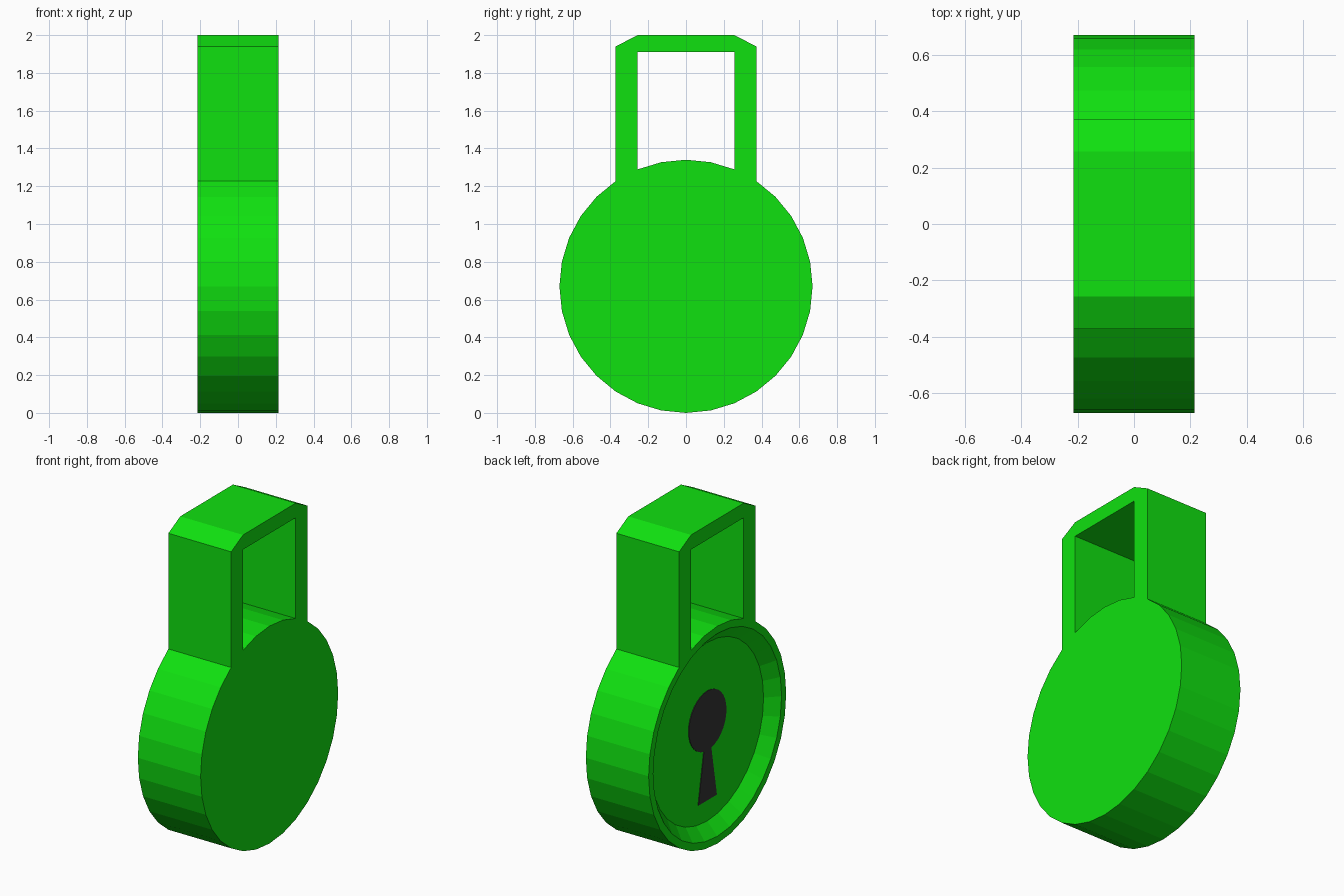
import bpy, bmesh
from math import sin, cos, pi

if "Cube" in bpy.data.objects:
    bpy.data.objects.remove(bpy.data.objects["Cube"])

HALF = 0.214      # half thickness along x
R = 0.67          # body radius, also its centre height
SIDES = 32
FLOOR = -0.144    # x of the recessed plate


def material(name, rgb):
    m = bpy.data.materials.new(name)
    m.use_nodes = True
    m.diffuse_color = (*rgb, 1)
    m.node_tree.nodes["Principled BSDF"].inputs["Base Color"].default_value = (*rgb, 1)
    return m


def finish(bm, name, mat):
    bmesh.ops.recalc_face_normals(bm, faces=bm.faces)
    mesh = bpy.data.meshes.new(name)
    bm.to_mesh(mesh)
    bm.free()
    mesh.materials.append(mat)
    ob = bpy.data.objects.new(name, mesh)
    bpy.context.collection.objects.link(ob)
    return ob


def rim_point(i, r=R, cz=R):
    """Point i of a circle in the yz plane, counted from the top."""
    a = 2 * pi * i / SIDES
    return r * sin(a), cz + r * cos(a)


def prism(outline, x0, x1):
    """Extrude a yz outline from x0 to x1."""
    bm = bmesh.new()
    face = bm.faces.new([bm.verts.new((x0, y, z)) for y, z in outline])
    new = bmesh.ops.extrude_face_region(bm, geom=[face])["geom"]
    moved = [v for v in new if isinstance(v, bmesh.types.BMVert)]
    bmesh.ops.translate(bm, verts=moved, vec=(x1 - x0, 0, 0))
    # keep the first face as the cap on the starting side
    if not any(all(abs(v.co.x - x0) < 1e-6 for v in f.verts) for f in bm.faces):
        bm.faces.new([v for v in bm.verts if abs(v.co.x - x0) < 1e-6])
    return bm


green = material("bright green", (0.005, 0.75, 0.005))
black = material("soft black", (0.035, 0.035, 0.035))

# Round body: plain on one side, raised rim and sloped recess on the other
bm = bmesh.new()
rings = []
for x, r in [(HALF, R), (-HALF, R), (-HALF, 0.625), (FLOOR, 0.55)]:
    points = [rim_point(i, r) for i in range(SIDES)]
    rings.append([bm.verts.new((x, y, z)) for y, z in points])
for a, b in zip(rings, rings[1:]):
    for i in range(SIDES):
        j = (i + 1) % SIDES
        bm.faces.new((a[i], a[j], b[j], b[i]))
bm.faces.new(rings[0])
bm.faces.new(rings[-1])
finish(bm, "lock_body", green)

# Shackle: square loop with clipped corners, standing on the body facets
outer, inner = rim_point(3), rim_point(2)
half = [outer, (outer[0], 1.94), (inner[0], 2.0)]
hole = [(inner[0], 1.91), inner]
outline = (half + [(-y, z) for y, z in reversed(half)]
           + [(-y, z) for y, z in reversed(hole)] + hole)
finish(prism(outline, HALF, -HALF), "shackle", green)

# Keyhole: thin plate, round at the top with a flared slot below
cz, r = 0.74, 0.183
arc = [rim_point(i, r, cz) for i in range(-15, 16)]
slot = [(0.09, 0.25), (-0.09, 0.25)]
finish(prism(arc + slot, FLOOR + 0.002, FLOOR - 0.004), "keyhole", black)
